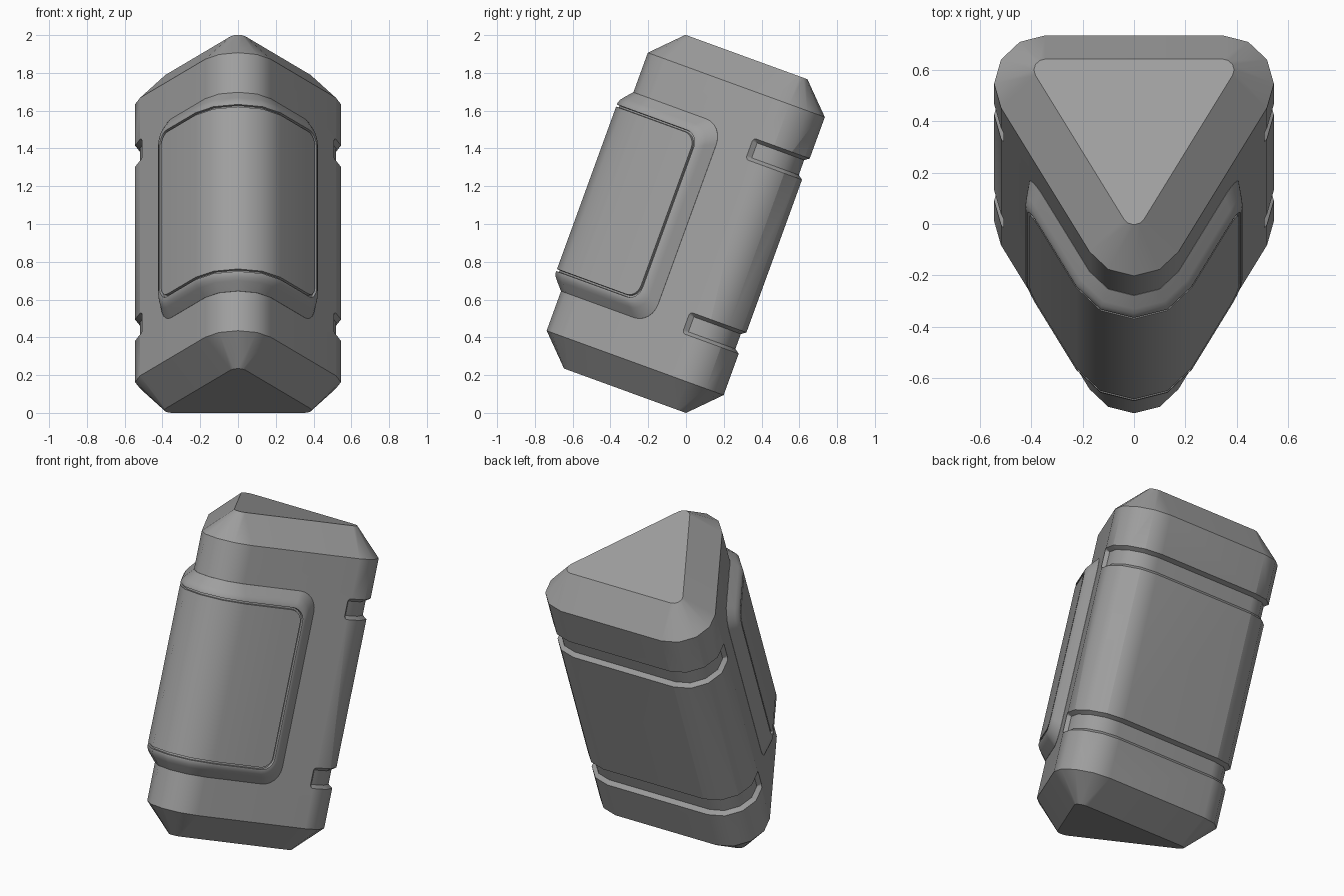
import bpy, bmesh
from math import sin, cos, pi, radians, dist
from mathutils import Matrix

if "Cube" in bpy.data.objects:
    bpy.data.objects.remove(bpy.data.objects["Cube"], do_unlink=True)

grey = bpy.data.materials.new("plain grey")
grey.use_nodes = True
grey.diffuse_color = (0.35, 0.35, 0.35, 1)
grey.node_tree.nodes["Principled BSDF"].inputs["Base Color"].default_value = grey.diffuse_color

# The whole solid leans back by 20 degrees
LEAN = Matrix.Translation((0, 0, 1)) @ Matrix.Rotation(radians(-20), 4, 'X')
RADIUS = 0.2


def profile(offset):
    """Rounded triangle, starting at the middle of the front corner."""
    corners = [((0, -0.3), (-90, -60, -30)),
               ((0.345, 0.297), range(-30, 91, 30)),
               ((-0.345, 0.297), range(90, 211, 30)),
               ((0, -0.3), (210, 240))]
    r = RADIUS + offset
    return [(cx + r * cos(radians(a)), cy + r * sin(radians(a)))
            for (cx, cy), angles in corners for a in angles]


# Distance along the profile at each of its points
BASE = profile(0)
STOPS = [0]
for i in range(len(BASE)):
    STOPS.append(STOPS[-1] + dist(BASE[i], BASE[(i + 1) % len(BASE)]))
LENGTH = STOPS[-1]


def on_wall(s, offset, z):
    """Point on the side wall at distance s around it, pushed out by offset."""
    s %= LENGTH
    i = max(k for k in range(len(BASE)) if STOPS[k] <= s + 1e-9)
    t = (s - STOPS[i]) / (STOPS[i + 1] - STOPS[i])
    pts = profile(offset)
    a, b = pts[i], pts[(i + 1) % len(pts)]
    return (a[0] + (b[0] - a[0]) * t, a[1] + (b[1] - a[1]) * t, z)


def bridge(bm, lower, upper):
    n = len(lower)
    for i in range(n):
        j = (i + 1) % n
        bm.faces.new((lower[i], lower[j], upper[j], upper[i]))


def finish(bm, name):
    bmesh.ops.recalc_face_normals(bm, faces=bm.faces)
    bm.transform(LEAN)
    mesh = bpy.data.meshes.new(name)
    bm.to_mesh(mesh)
    bm.free()
    mesh.materials.append(grey)
    obj = bpy.data.objects.new(name, mesh)
    bpy.context.collection.objects.link(obj)
    return obj


def wrapped_patch(name, mid, half_s, half_z, z_mid, radius, shrink, rings):
    """Rounded rectangle wrapped on the wall; rings are (inset, offset)."""
    lo, hi = mid - half_s + radius, mid + half_s - radius
    folds = sorted({round(s + k * LENGTH, 6) for s in STOPS for k in (-1, 0)
                    if lo < s + k * LENGTH < hi})
    bm = bmesh.new()
    loops = []
    for inset, offset in rings:
        r = radius - shrink * inset
        hs, hz = half_s - inset, half_z - inset
        arc = [(hs - r + r * cos(a), hz - r + r * sin(a))
               for a in (k * pi / 12 for k in range(7))]
        top = [(mid - s, z) for s, z in arc] + [(s, hz) for s in folds]
        top += [(mid + s, z) for s, z in reversed(arc)]
        outline = top + [(s, -z) for s, z in reversed(top)]
        loops.append([bm.verts.new(on_wall(s, offset, z_mid + z)) for s, z in outline])
    for a, b in zip(loops, loops[1:]):
        bridge(bm, a, b)
    for loop in (loops[0], loops[-1]):
        n = len(loop)
        for i in range(n // 2 - 1):
            bm.faces.new((loop[i], loop[i + 1], loop[n - 2 - i], loop[n - 1 - i]))
    return finish(bm, name)


# Body: rounded triangular prism with chamfered ends
bm = bmesh.new()
levels = [(-0.94, -0.155), (-0.783, 0), (0.783, 0), (0.94, -0.155)]
loops = [[bm.verts.new((x, y, z)) for x, y in profile(off)] for z, off in levels]
for a, b in zip(loops, loops[1:]):
    bridge(bm, a, b)
bm.faces.new(loops[0])
bm.faces.new(loops[-1])
body = finish(bm, "body")

# Two shallow grooves cut around the back and rear corners
bpy.context.view_layer.objects.active = body
for z in (-0.49, 0.49):
    cutter = wrapped_patch("groove_cutter", LENGTH / 2, LENGTH / 2 - 0.876, 0.06, z,
                           0.02, 1, [(-0.0144, 0.02), (0.018, -0.025)])
    cutter.hide_render = True
    cut = body.modifiers.new("groove", 'BOOLEAN')
    cut.object = cutter
    cut.solver = 'EXACT'
    bpy.ops.object.modifier_apply(modifier=cut.name)
    bpy.data.objects.remove(cutter, do_unlink=True)

# Raised front panel with a rounded border and a fine seam
panel = wrapped_patch("front_panel", 0, 0.677, 0.56, 0, 0.11, 0.4,
                      [(0, -0.01), (0, 0.001), (0.045, 0.04), (0.062, 0.053),
                       (0.08, 0.06), (0.09, 0.06), (0.092, 0.045),
                       (0.101, 0.045), (0.103, 0.06)])

for obj in (body, panel):
    bpy.ops.object.select_all(action='DESELECT')
    obj.select_set(True)
    bpy.context.view_layer.objects.active = obj
    bpy.ops.object.shade_smooth_by_angle(angle=radians(35))
    weighted = obj.modifiers.new("even shading", 'WEIGHTED_NORMAL')
    weighted.keep_sharp = True
